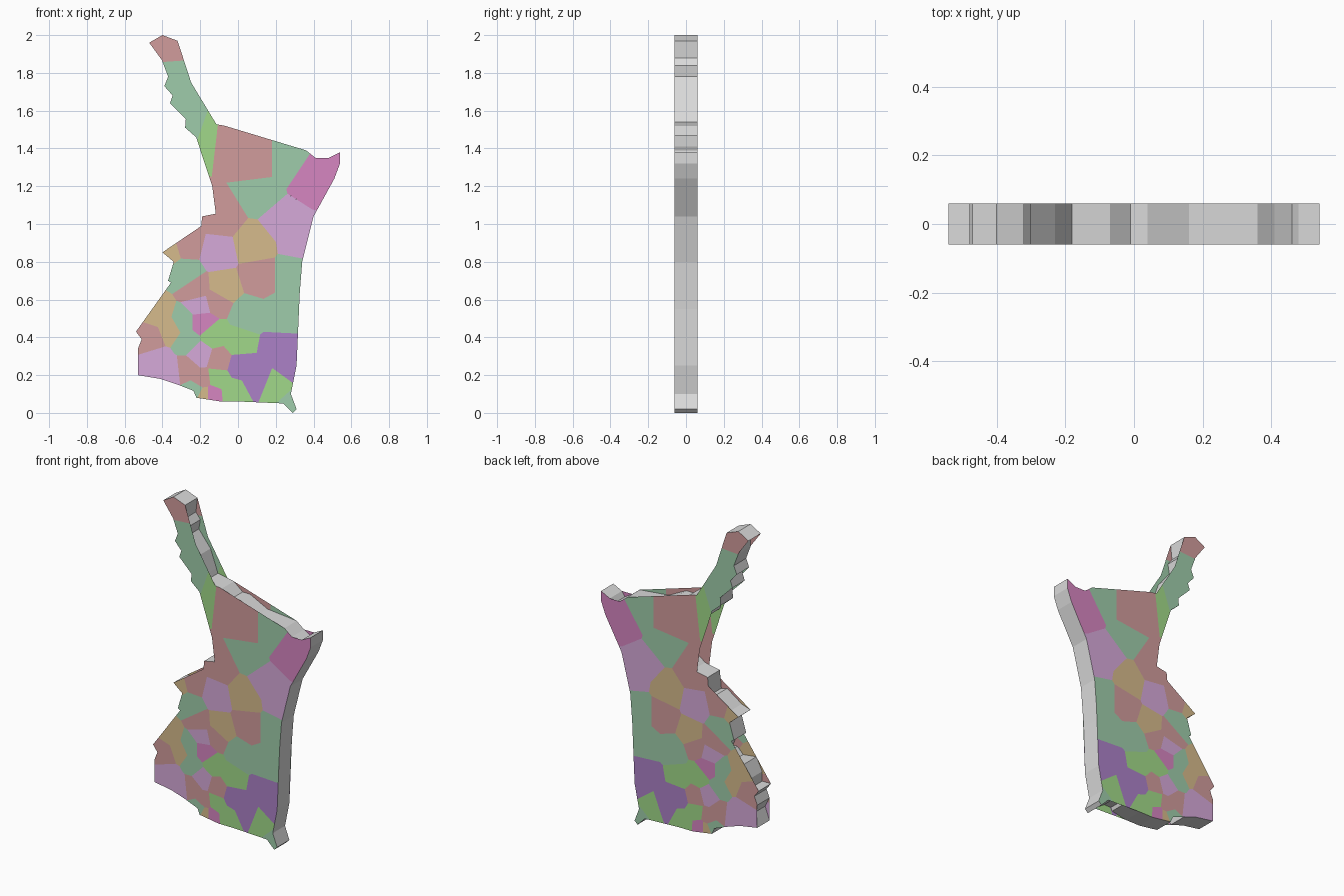
import bpy, bmesh
from mathutils import Vector

if "Cube" in bpy.data.objects:
    bpy.data.objects.remove(bpy.data.objects["Cube"])

HALF = 0.06  # half thickness of the slab

# Outline of the territory (x, z), clockwise from the top of the panhandle
OUTLINE = [
    (-.40, 2.0), (-.32, 1.97), (-.33, 1.88), (-.30, 1.84), (-.31, 1.78), (-.23, 1.68),
    (-.19, 1.57), (-.18, 1.54), (-.07, 1.52), (-.01, 1.47), (.04, 1.47), (.16, 1.41),
    (.36, 1.39), (.41, 1.35), (.46, 1.32), (.48, 1.35), (.54, 1.38), (.54, 1.32),
    (.51, 1.24), (.40, 1.04), (.34, .80), (.32, .55), (.31, .25), (.28, .10),
    (.31, .02), (.29, 0), (.24, .05), (.17, .10), (.12, .10), (.11, .08),
    (.01, .06), (-.09, .06), (-.22, .08), (-.25, .15), (-.31, .19), (-.32, .15),
    (-.41, .18), (-.53, .20), (-.50, .28), (-.53, .34), (-.51, .39), (-.54, .43),
    (-.48, .43), (-.48, .49), (-.44, .57), (-.35, .56), (-.31, .60), (-.28, .60),
    (-.30, .65), (-.37, .70), (-.34, .80), (-.40, .85), (-.34, .87), (-.24, .94),
    (-.20, .93), (-.19, 1.04), (-.09, 1.06), (.09, 1.19), (.03, 1.20), (.03, 1.40),
    (-.07, 1.41), (-.10, 1.39), (-.14, 1.43), (-.19, 1.42), (-.21, 1.49), (-.28, 1.51),
    (-.27, 1.64), (-.36, 1.64), (-.34, 1.70), (-.39, 1.73), (-.37, 1.78), (-.40, 1.86),
    (-.40, 1.93), (-.47, 1.96)]

# District centres per colour; each point of the map takes its nearest centre's colour
DISTRICTS = {
    "rose": [(-.37, 1.93), (-.07, 1.47), (.10, 1.32), (-.09, 1.03), (-.27, .89), (.11, .72),
             (-.22, .65), (-.12, .59), (-.46, .40), (-.10, .28), (-.27, .23), (-.19, .17)],
    "sage": [(-.36, 1.79), (-.24, 1.51), (.26, 1.32), (.12, 1.16), (-.28, .74), (.28, .72),
             (.22, .52), (.05, .52), (-.29, .48), (-.27, .38), (-.22, .12), (.29, .04)],
    "lime": [(-.155, 1.48), (-.13, .41), (.0, .37), (.20, .14), (-.03, .11), (-.11, .18)],
    "magenta": [(.38, 1.24), (-.19, .48), (-.14, .10)],
    "lilac": [(.24, 1.02), (.32, .93), (-.11, .85), (-.20, .57), (-.20, .31), (-.42, .27),
              (-.36, .22)],
    "purple": [(.21, .33), (.01, .25), (.10, .18), (.28, .25)],
    "tan": [(.08, .89), (-.37, .86), (-.08, .66), (-.42, .52), (-.36, .44), (-.18, .10)],
}
COLOURS = {"rose": (208, 155, 155), "sage": (157, 203, 169), "lime": (160, 216, 136),
           "magenta": (213, 133, 192), "lilac": (213, 168, 217), "purple": (171, 128, 198),
           "tan": (213, 186, 139), "edge grey": (218, 218, 218)}


def make_material(name):
    mat = bpy.data.materials.new(name)
    mat.diffuse_color = [(c / 255) ** 2.2 for c in COLOURS[name]] + [1]
    mat.use_nodes = True
    mat.node_tree.nodes["Principled BSDF"].inputs["Base Color"].default_value = mat.diffuse_color
    return mat


def add_object(name, bm, mat):
    mesh = bpy.data.meshes.new(name)
    bm.to_mesh(mesh)
    bm.free()
    mesh.materials.append(mat)
    obj = bpy.data.objects.new(name, mesh)
    bpy.context.collection.objects.link(obj)


def add_cell(target, site, others):
    """Clip the outline to the area nearest to site and put it on both faces."""
    bm = bmesh.new()
    bm.faces.new([bm.verts.new((x, 0, z)) for x, z in OUTLINE])
    bmesh.ops.triangulate(bm, faces=bm.faces[:])
    p = Vector((site[0], 0, site[1]))
    for o in others:
        if o == site or not bm.faces:
            continue
        q = Vector((o[0], 0, o[1]))
        bmesh.ops.bisect_plane(bm, geom=bm.verts[:] + bm.edges[:] + bm.faces[:],
                               plane_co=(p + q) / 2, plane_no=(q - p).normalized(),
                               clear_outer=True)
    bm.normal_update()
    for f in bm.faces:
        pts = [v.co.copy() for v in f.verts]
        if f.normal.y < 0:
            pts.reverse()
        target.faces.new([target.verts.new((c.x, HALF, c.z)) for c in pts])
        target.faces.new([target.verts.new((c.x, -HALF, c.z)) for c in reversed(pts)])
    bm.free()


# Coloured districts on front and back
all_sites = [s for sites in DISTRICTS.values() for s in sites]
for colour, sites in DISTRICTS.items():
    bm = bmesh.new()
    for s in sites:
        add_cell(bm, s, all_sites)
    bmesh.ops.remove_doubles(bm, verts=bm.verts[:], dist=1e-5)
    add_object(colour + "_districts", bm, make_material(colour))

# Grey rim wall following the outline
bm = bmesh.new()
front = [bm.verts.new((x, -HALF, z)) for x, z in OUTLINE]
back = [bm.verts.new((x, HALF, z)) for x, z in OUTLINE]
for i in range(len(OUTLINE)):
    j = (i + 1) % len(OUTLINE)
    bm.faces.new((front[i], front[j], back[j], back[i]))
add_object("map_rim", bm, make_material("edge grey"))
